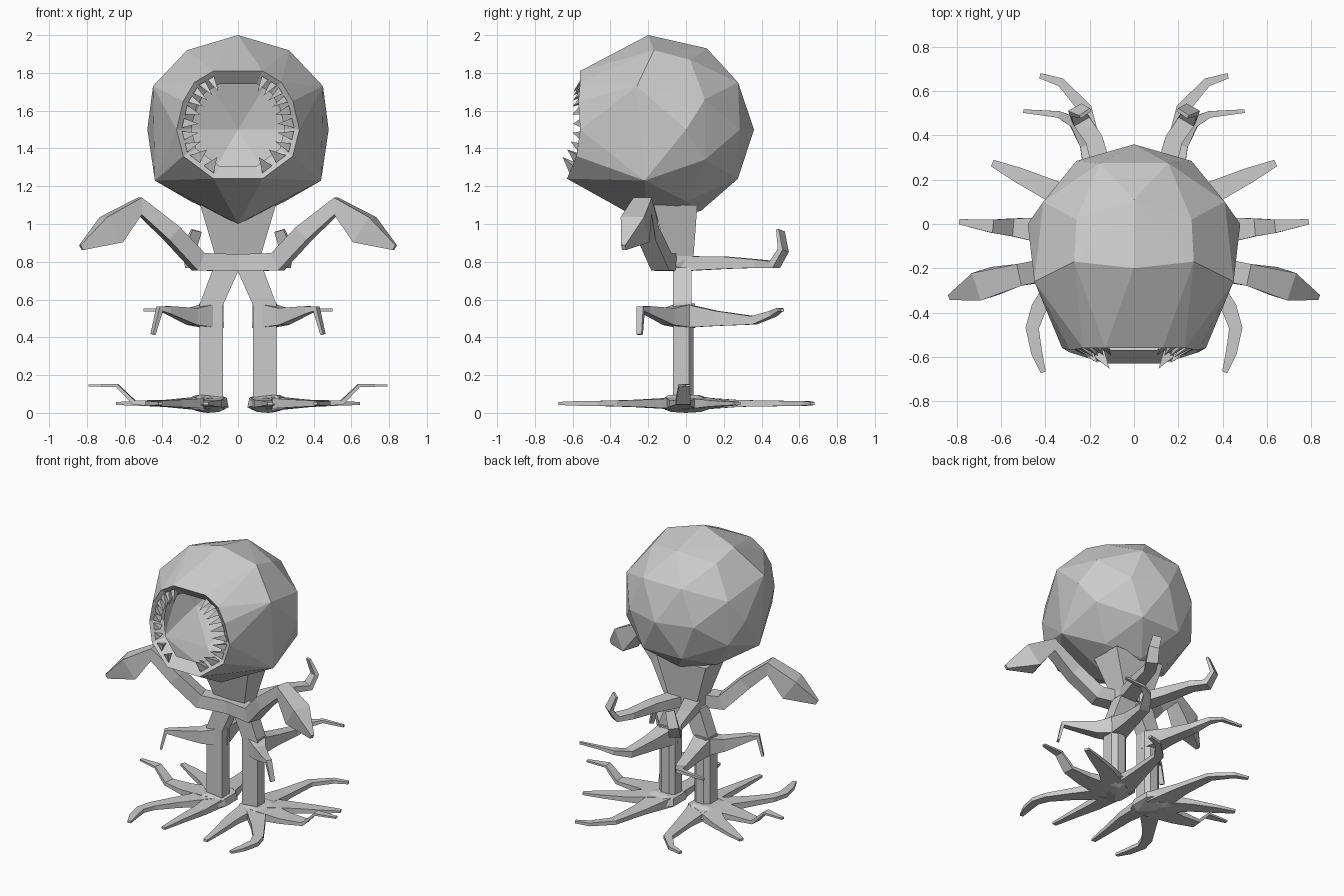
import bpy, bmesh
from mathutils import Vector

if "Cube" in bpy.data.objects:
    bpy.data.objects.remove(bpy.data.objects["Cube"])

GREY = bpy.data.materials.new("plain grey")
GREY.diffuse_color = (0.6, 0.6, 0.6, 1)
GREY.use_nodes = True
GREY.node_tree.nodes["Principled BSDF"].inputs["Base Color"].default_value = GREY.diffuse_color


def finish(name, bm, mirror=True):
    bmesh.ops.recalc_face_normals(bm, faces=bm.faces)
    me = bpy.data.meshes.new(name)
    bm.to_mesh(me)
    bm.free()
    me.materials.append(GREY)
    ob = bpy.data.objects.new(name, me)
    bpy.context.collection.objects.link(ob)
    if mirror:
        ob.modifiers.new("Mirror", 'MIRROR').use_mirror_merge = False
    return ob


def limb(name, nodes):
    """Four-sided tapering limb; each node is (x, y, z, half width, half height)."""
    bm = bmesh.new()
    pts = [Vector(n[:3]) for n in nodes]
    rings, side = [], None
    for i, (p, n) in enumerate(zip(pts, nodes)):
        a = (p - pts[i - 1]).normalized() if i else Vector()
        b = (pts[i + 1] - p).normalized() if i + 1 < len(pts) else Vector()
        t = (a + b).normalized()
        s = t.cross(Vector((0, 0, 1)))
        if side is None or s.length > 0.6:
            side = s.normalized()
        s = (side - t * side.dot(t)).normalized()
        u = s.cross(t)
        rings.append([bm.verts.new(p + s * n[3] * i1 + u * n[4] * i2)
                      for i1, i2 in ((1, 1), (-1, 1), (-1, -1), (1, -1))])
    for r, q in zip(rings, rings[1:]):
        for k in range(4):
            bm.faces.new((r[k], r[k - 1], q[k - 1], q[k]))
    bm.faces.new(rings[0])
    bm.faces.new(rings[-1])
    return finish(name, bm)


def hull(name, points, mirror=True):
    bm = bmesh.new()
    for p in points:
        bm.verts.new(p)
    bmesh.ops.convex_hull(bm, input=bm.verts[:])
    return finish(name, bm, mirror)


# Head: faceted shell, open at the mouth
shell = [(0, .36, 1.5), (.26, .285, 1.5), (.155, .275, 1.75), (.155, .275, 1.24),
         (0, .11, 1.93), (0, .08, 1.07), (.41, .1, 1.66), (.41, .1, 1.34),
         (.26, .02, 1.87), (.25, .0, 1.12), (0, -.2, 2), (.27, -.17, 1.92),
         (.45, -.26, 1.73), (.48, 0, 1.5), (.44, -.22, 1.23), (0, -.2, 1.0)]
rim = [(.13, -.56, 1.81), (.23, -.56, 1.75), (.29, -.57, 1.65), (.325, -.56, 1.5),
       (.29, -.58, 1.36), (.13, -.63, 1.24)]
bm = bmesh.new()
edge = set()
for p in shell + rim:
    for s in ((1, -1) if p[0] else (1,)):
        v = bm.verts.new((p[0] * s, p[1], p[2]))
        if p in rim:
            edge.add(v)
bmesh.ops.convex_hull(bm, input=bm.verts[:])
bmesh.ops.delete(bm, geom=[f for f in bm.faces if all(v in edge for v in f.verts)],
                 context='FACES_ONLY')
# drop loose edges left across the mouth
bmesh.ops.delete(bm, geom=[e for e in bm.edges if not e.link_faces], context='EDGES')
finish("head", bm, False)

# Lip: strip folding inward from the mouth rim
centre = Vector((0, -.5, 1.52))
loop = [Vector(p) for p in rim]
loop = [Vector((-loop[0].x, loop[0].y, loop[0].z))] + loop
loop.append(Vector((-loop[-1].x, loop[-1].y, loop[-1].z)))


def inward(p, f, dy):
    q = p.lerp(Vector((0, p.y, centre.z)), f)
    return q + Vector((0, dy, 0))


bm = bmesh.new()
outer = [bm.verts.new(p) for p in loop]
inner = [bm.verts.new(inward(p, .24, .06)) for p in loop]
for i in range(len(loop) - 1):
    bm.faces.new((outer[i], outer[i + 1], inner[i + 1], inner[i]))
finish("lip", bm)

# Teeth: three-sided spikes on the lip, pointing inward and forward
bm = bmesh.new()
for a, b in zip(loop[1:-1], loop[2:-1]):
    for f in (.08, .58):
        p, q = a.lerp(b, f), a.lerp(b, f + .36)
        m = (p + q) / 2
        base = [bm.verts.new(c) for c in (inward(p, .08, .01), inward(q, .08, .01),
                                          inward(m, .18, .06))]
        tip = bm.verts.new(inward(m, .34, -.035))
        for i in range(3):
            bm.faces.new((base[i - 1], base[i], tip))
finish("teeth", bm)

# Neck and trunk
hull("neck", [(s * x, y, z) for s in (1, -1) for x, y, z in (
    (.2, -.17, 1.1), (.2, .06, 1.1), (.12, -.1, .83), (.12, .04, .83))], False)
hull("trunk", [(s * x, y, z) for s in (1, -1) for x, y, z in (
    (.12, -.1, .84), (.12, .04, .84), (.12, -.09, .76), (.1, .04, .76))], False)

# Arms
limb("front_arm", [(0, -.08, .795, .06, .045), (.21, -.13, .8, .05, .05),
                   (.35, -.2, .95, .05, .045), (.52, -.23, 1.095, .05, .045),
                   (.67, -.27, .97, .065, .08), (.83, -.33, .875, .012, .015)])
limb("back_arm", [(.05, -.03, .79, .06, .04), (.13, .2, .795, .045, .033),
                  (.18, .38, .79, .04, .022), (.24, .47, .785, .04, .02),
                  (.26, .515, .86, .035, .015), (.22, .5, .965, .03, .008)])

# Legs: slanted thigh and straight shin
hull("thigh", [(x, y, z) for y in (-.07, .03) for x, z in (
    (-.01, .77), (.13, .77), (.08, .57), (.205, .57))])
hull("shin", [(x, y, z) for z in (.05, .58) for x, y in (
    (.08, -.07), (.205, -.07), (.205, .015), (.17, .04), (.11, .04), (.08, .015))])

# Knee branches
limb("knee_branch_front", [(.14, 0, .515, .065, .065), (.24, -.09, .51, .04, .045),
                           (.37, -.21, .545, .025, .02), (.415, -.24, .55, .02, .015),
                           (.45, -.245, .415, .015, .008)])
limb("knee_branch_back", [(.14, -.02, .515, .065, .065), (.17, .16, .5, .045, .04),
                          (.21, .36, .49, .035, .022), (.27, .46, .525, .025, .015),
                          (.34, .495, .545, .015, .01), (.5, .51, .545, .008, .008)])

# Feet: a low pad with five spreading toes
hull("foot", [(.05, -.07, .03), (.05, .07, .03), (.09, -.16, .04), (.24, -.17, .045),
              (.34, -.01, .045), (.3, .12, .045), (.17, .2, .045), (.16, 0, 0),
              (.1, -.08, .005), (.2, .08, .005), (.06, -.07, .08), (.06, .06, .08),
              (.2, -.09, .095), (.22, .06, .095), (.1, .07, .095)])
toes = {
    "front_inner_toe": [(.13, -.05, .05, .06, .03), (.13, -.25, .05, .045, .02),
                        (.15, -.42, .05, .03, .015), (.17, -.62, .05, .015, .008)],
    "front_outer_toe": [(.18, -.05, .05, .07, .03), (.33, -.24, .05, .045, .02),
                        (.43, -.38, .05, .035, .015), (.46, -.47, .05, .03, .014),
                        (.44, -.58, .05, .025, .012), (.41, -.67, .05, .012, .008)],
    "side_toe": [(.18, -.02, .05, .09, .035), (.4, -.03, .05, .06, .018),
                 (.55, -.015, .055, .04, .012), (.64, -.01, .145, .03, .008),
                 (.79, .01, .145, .012, .006)],
    "rear_outer_toe": [(.18, .03, .05, .08, .035), (.37, .15, .05, .05, .018),
                       (.52, .22, .05, .035, .012), (.64, .275, .05, .016, .008)],
    "rear_toe": [(.15, .04, .05, .08, .035), (.18, .28, .05, .05, .018),
                 (.22, .52, .05, .03, .014), (.33, .64, .05, .02, .012),
                 (.425, .67, .05, .012, .008)],
}
for name, nodes in toes.items():
    limb(name, nodes)
